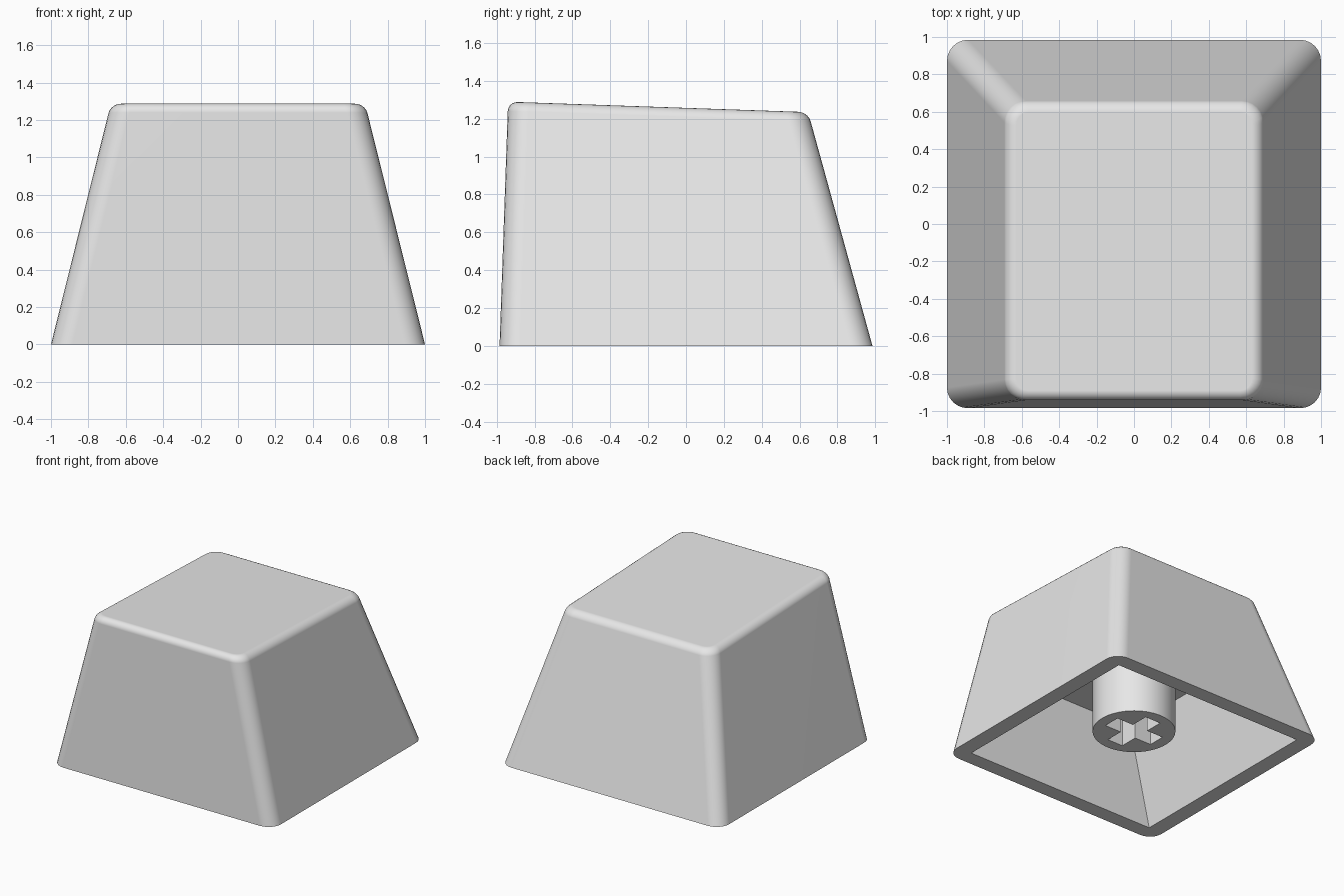
import bpy, bmesh
from math import cos, sin, tau

cube = bpy.data.objects.get("Cube")
if cube:
    bpy.data.objects.remove(cube, do_unlink=True)

plastic = bpy.data.materials.new("light_grey_plastic")
plastic.use_nodes = True
grey = (0.8, 0.8, 0.8, 1)
plastic.diffuse_color = grey
plastic.node_tree.nodes["Principled BSDF"].inputs["Base Color"].default_value = grey


def finish(bm, name):
    """Turn a bmesh into a smooth-shaded object with crisp corners."""
    bmesh.ops.recalc_face_normals(bm, faces=bm.faces)
    mesh = bpy.data.meshes.new(name)
    bm.to_mesh(mesh)
    bm.free()
    mesh.materials.append(plastic)
    obj = bpy.data.objects.new(name, mesh)
    bpy.context.scene.collection.objects.link(obj)
    bpy.ops.object.select_all(action="DESELECT")
    obj.select_set(True)
    bpy.context.view_layer.objects.active = obj
    bpy.ops.object.shade_smooth_by_angle()
    obj.modifiers.new("even_shading", "WEIGHTED_NORMAL").keep_sharp = True
    return obj


def rectangle(half_x, front, back, z_front, z_back):
    return [(-half_x, front, z_front), (half_x, front, z_front),
            (half_x, back, z_back), (-half_x, back, z_back)]


def ring(bm, points):
    """Closed loop of vertices and edges."""
    verts = [bm.verts.new(p) for p in points]
    edges = [bm.edges.new((v, verts[i - 1])) for i, v in enumerate(verts)]
    return verts, edges


def walls(bm, low, high):
    for i in range(len(low)):
        bm.faces.new((low[i - 1], low[i], high[i], high[i - 1]))


# Outer body: tapered block, rounded corners, softened top rim
bm = bmesh.new()
low, _ = ring(bm, rectangle(1, -0.985, 0.985, 0, 0))
high, _ = ring(bm, rectangle(0.68, -0.94, 0.645, 1.29, 1.235))
walls(bm, low, high)
bm.faces.new(low)
bm.faces.new(high)
corners = [bm.edges.get((a, b)) for a, b in zip(low, high)]
bmesh.ops.bevel(bm, geom=corners, offset=0.11, segments=6, profile=0.5, affect="EDGES")
bm.normal_update()
top = max(bm.faces, key=lambda f: f.calc_center_median().z)
bmesh.ops.bevel(bm, geom=list(top.edges), offset=0.05, segments=5, profile=0.5, affect="EDGES")

# Hollow underside with sharp corners, joined to the body by a flat rim
floor = min(bm.faces, key=lambda f: f.calc_center_median().z)
rim_outer = list(floor.edges)
bmesh.ops.delete(bm, geom=[floor], context="FACES_ONLY")
mouth, rim_inner = ring(bm, rectangle(0.87, -0.86, 0.86, 0, 0))
ceiling, _ = ring(bm, rectangle(0.66, -0.83, 0.65, 0.78, 0.78))
walls(bm, mouth, ceiling)
bm.faces.new(ceiling)
bmesh.ops.triangle_fill(bm, edges=rim_outer + rim_inner, use_beauty=True)
finish(bm, "cap_shell")

# Mounting stem: round post with a cross-shaped socket
STEM_LOW, STEM_HIGH, SOCKET_TOP = 0.13, 0.8, 0.6
RADIUS, SIDES = 0.31, 64
ARM, HALF = 0.22, 0.07


def circle(z):
    return [(RADIUS * cos(tau * i / SIDES), RADIUS * sin(tau * i / SIDES), z)
            for i in range(SIDES)]


def cross(z):
    points = []
    x, y = 1, 0
    for _ in range(4):
        for along, across in ((ARM, -HALF), (ARM, HALF), (HALF, HALF)):
            points.append((along * x - across * y, along * y + across * x, z))
        x, y = -y, x
    return points


bm = bmesh.new()
post_low, post_edges = ring(bm, circle(STEM_LOW))
post_high, _ = ring(bm, circle(STEM_HIGH))
walls(bm, post_low, post_high)
bm.faces.new(post_high)
slot_low, slot_edges = ring(bm, cross(STEM_LOW))
slot_high, _ = ring(bm, cross(SOCKET_TOP))
walls(bm, slot_low, slot_high)
bm.faces.new(slot_high)
bmesh.ops.triangle_fill(bm, edges=post_edges + slot_edges, use_beauty=True)
finish(bm, "mounting_stem")
